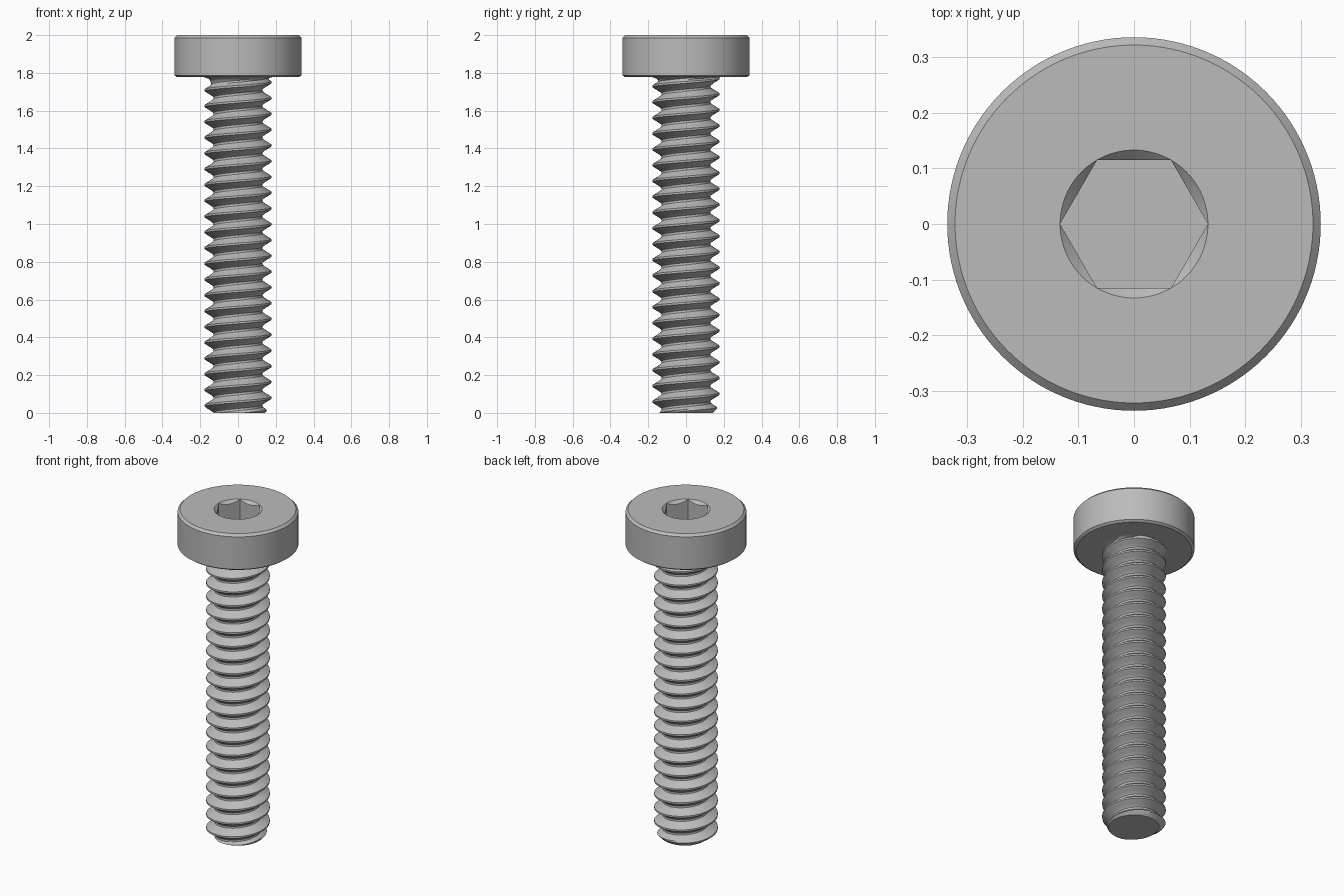
import bpy, bmesh, math

if "Cube" in bpy.data.objects:
    bpy.data.objects.remove(bpy.data.objects["Cube"], do_unlink=True)

HEAD_Z, TOP = 1.777, 2.0          # underside and top of the head
HEAD_R, CHAMFER = 0.336, 0.014
SOCKET_R, SOCKET_DEPTH = 0.133, 0.12
PITCH, CREST_Z = 0.0835, 0.08     # thread rise per turn, height of a crest at +x
NECK_R, FILLET = 0.143, 0.036
# one thread turn: (fraction of the pitch, radius)
THREAD = [(-0.06, 0.177), (0.06, 0.177), (0.16, 0.164), (0.26, 0.150),
          (0.37, 0.136), (0.43, 0.131), (0.5, 0.130), (0.57, 0.131),
          (0.63, 0.136), (0.74, 0.150), (0.84, 0.164), (0.94, 0.177)]

steel = bpy.data.materials.new("grey_steel")
steel.use_nodes = True
steel.diffuse_color = (0.5, 0.5, 0.5, 1)
steel.node_tree.nodes["Principled BSDF"].inputs["Base Color"].default_value = (0.5, 0.5, 0.5, 1)


def finish(name, bm):
    """Weld, close the open ends and turn the bmesh into a shaded object."""
    bmesh.ops.remove_doubles(bm, verts=bm.verts, dist=1e-5)
    bmesh.ops.holes_fill(bm, edges=[e for e in bm.edges if e.is_boundary], sides=0)
    bmesh.ops.recalc_face_normals(bm, faces=bm.faces)
    mesh = bpy.data.meshes.new(name)
    bm.to_mesh(mesh)
    bm.free()
    mesh.materials.append(steel)
    obj = bpy.data.objects.new(name, mesh)
    bpy.context.collection.objects.link(obj)
    bpy.ops.object.select_all(action='DESELECT')
    obj.select_set(True)
    bpy.context.view_layer.objects.active = obj
    bpy.ops.object.shade_smooth_by_angle(angle=math.radians(30))


def skin(rows, columns, point):
    """Grid of quads wrapped once around z; point(row, angle) gives (radius, z)."""
    bm = bmesh.new()
    grid = []
    for row in range(rows):
        line = []
        for i in range(columns + 1):
            a = math.tau * i / columns
            r, z = point(row, a)
            line.append(bm.verts.new((r * math.cos(a), r * math.sin(a), z)))
        grid.append(line)
    for low, high in zip(grid, grid[1:]):
        for i in range(columns):
            bm.faces.new((low[i], low[i + 1], high[i + 1], high[i]))
    return bm


# Head: chamfered disc with a countersunk hexagonal socket
def hex_radius(a):
    sector = math.tau / 6
    return SOCKET_R * math.cos(sector / 2) / math.cos(a % sector - sector / 2)


OUTLINE = [(HEAD_R - CHAMFER, HEAD_Z), (HEAD_R, HEAD_Z + 0.01),
           (HEAD_R, TOP - CHAMFER), (HEAD_R - CHAMFER, TOP), (SOCKET_R, TOP)]


def head_point(row, a):
    if row < len(OUTLINE):
        return OUTLINE[row]
    r = hex_radius(a)
    if row == len(OUTLINE):
        return r, TOP - (SOCKET_R - r)
    return r, TOP - SOCKET_DEPTH


finish("socket_head", skin(len(OUTLINE) + 2, 120, head_point))


# Shank: right-hand helical thread with a chamfered tip and a fillet under the head
def thread_radius(u):
    u = (u + 0.06) % 1 - 0.06
    points = THREAD + [(THREAD[0][0] + 1, THREAD[0][1])]
    for (u0, r0), (u1, r1) in zip(points, points[1:]):
        if u <= u1:
            return r0 + (r1 - r0) * (u - u0) / (u1 - u0)
    return points[-1][1]


def shank_point(row, a):
    turn, k = divmod(row, len(THREAD))
    rise = a / math.tau
    z = CREST_Z + PITCH * (turn - 3 + THREAD[k][0] + rise)
    z = min(max(z, 0), HEAD_Z)
    r = thread_radius((z - CREST_Z) / PITCH - rise)
    r = min(r, 0.142 + z)
    h = z - (HEAD_Z - FILLET)
    if h > 0:
        r = max(r, NECK_R + FILLET - math.sqrt(max(FILLET ** 2 - h ** 2, 0)))
    return r, z


turns = math.ceil(HEAD_Z / PITCH) + 4
finish("threaded_shank", skin(turns * len(THREAD), 72, shank_point))
